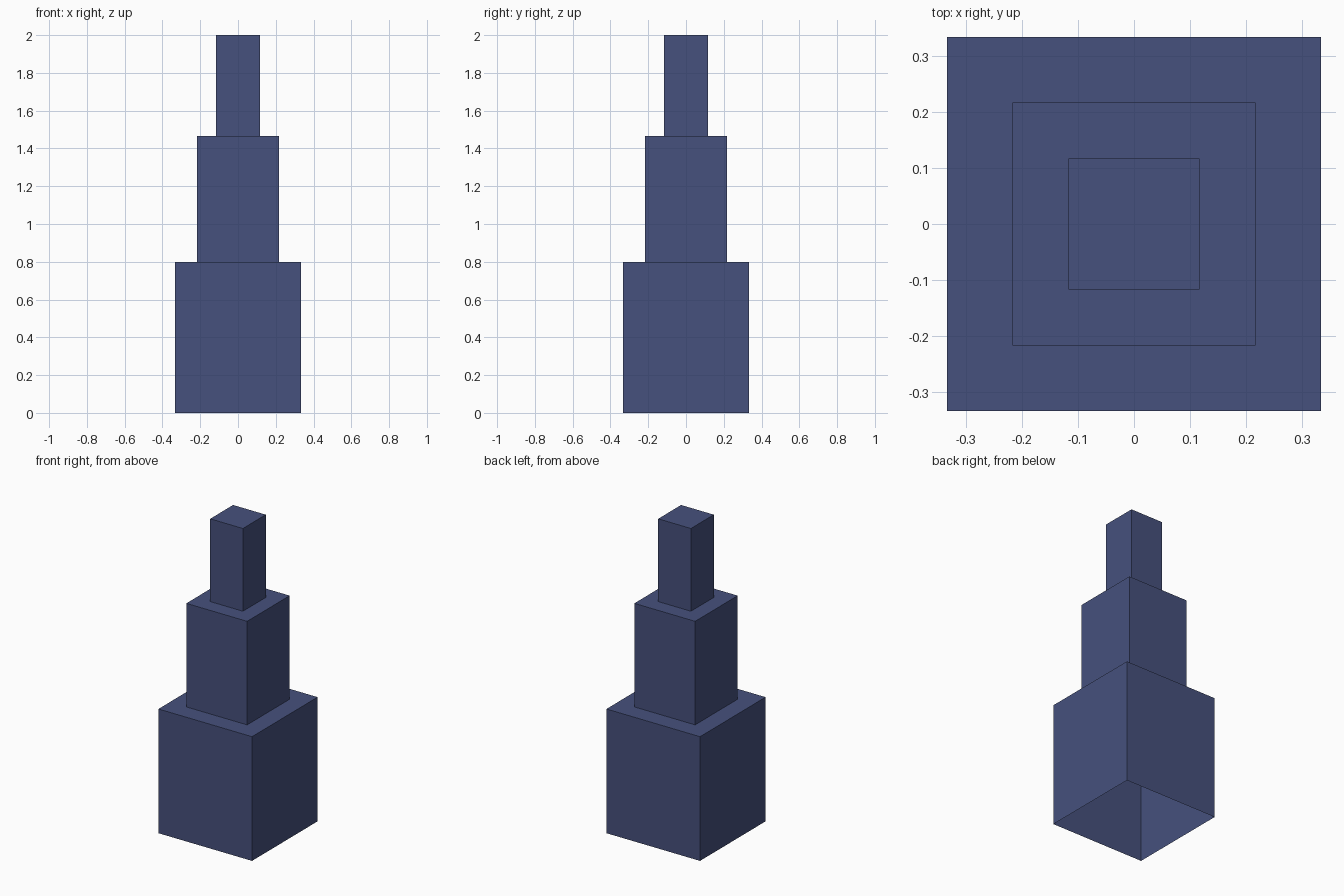
import bpy
import bmesh

if "Cube" in bpy.data.objects:
    bpy.data.objects.remove(bpy.data.objects["Cube"])

blue = bpy.data.materials.new("slate blue")
blue.diffuse_color = (0.061, 0.082, 0.205, 1)
blue.use_nodes = True
blue.node_tree.nodes["Principled BSDF"].inputs["Base Color"].default_value = blue.diffuse_color


def open_box(name, width, z0, z1):
    """Square block with a flat top and no underside."""
    bm = bmesh.new()
    bmesh.ops.create_cube(bm, size=1)
    for v in bm.verts:
        v.co.x *= width
        v.co.y *= width
        v.co.z = z1 if v.co.z > 0 else z0
    bm.normal_update()
    underside = [f for f in bm.faces if f.normal.z < -0.5]
    bmesh.ops.delete(bm, geom=underside, context='FACES_ONLY')
    mesh = bpy.data.meshes.new(name)
    bm.to_mesh(mesh)
    bm.free()
    mesh.materials.append(blue)
    bpy.context.collection.objects.link(bpy.data.objects.new(name, mesh))


# Three stacked tiers, each narrower than the one below
open_box("base_tier", 0.667, 0.0, 0.8)
open_box("middle_tier", 0.433, 0.8, 1.467)
open_box("top_tier", 0.233, 1.467, 2.0)
